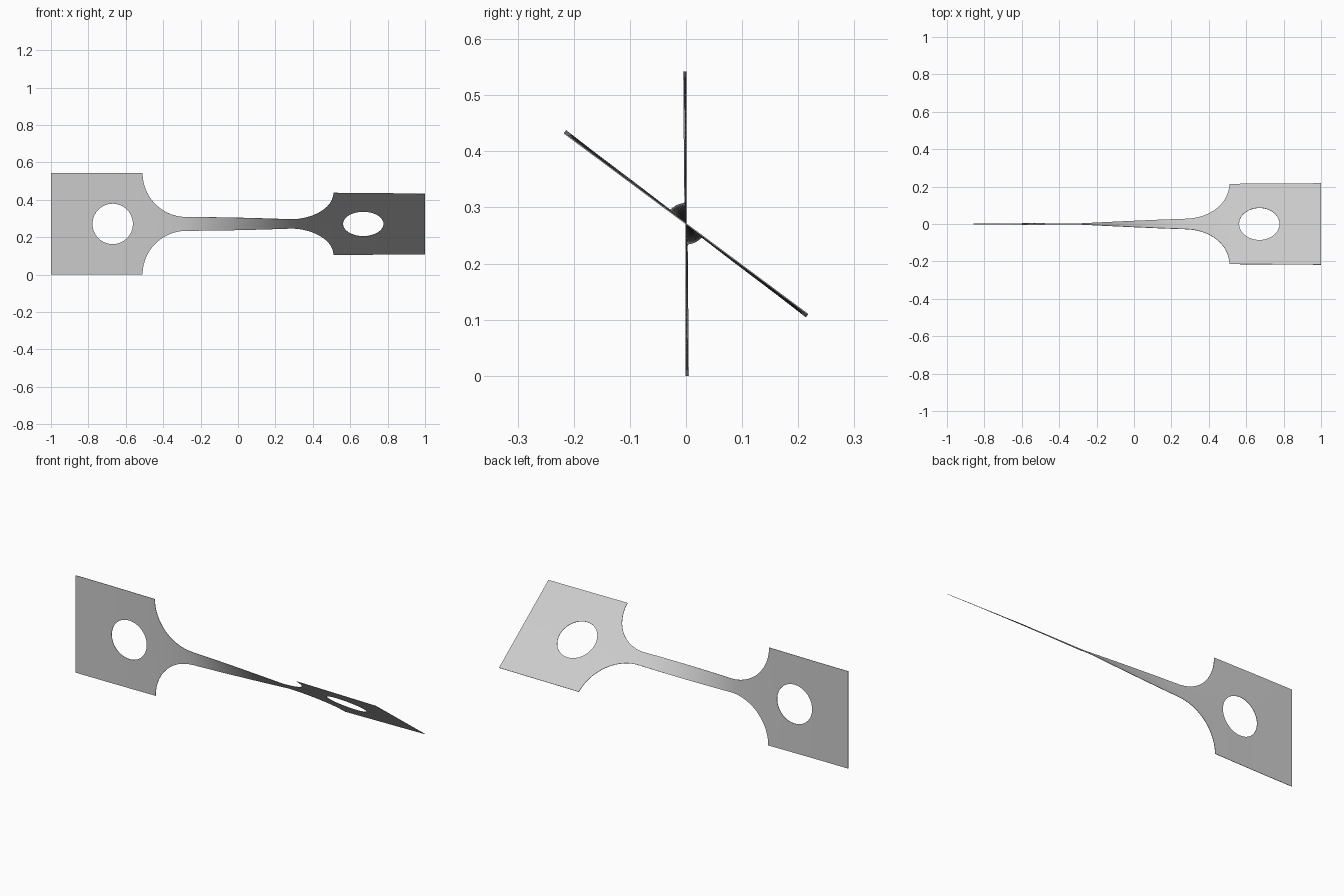
import bpy, bmesh
from math import sin, cos, pi, radians, sqrt
from mathutils import Matrix, Vector

cube = bpy.data.objects.get("Cube")
if cube:
    bpy.data.objects.remove(cube)

HALF_W, NECK = 0.271, 0.037          # half widths of end plate and neck
SHOULDER, HOLE_X, HOLE_R = 0.51, 0.67, 0.108
FILLET = HALF_W - NECK
CENTRE_Z = HALF_W

# Twist angle in degrees along the length: nearly all of it lies in the neck
TWIST = [(-1, 0), (-0.8, 0.1), (-0.5, 0.9), (-0.3, 3), (0.3, 50), (0.5, 52.2), (1, 53.4)]


def twist(x):
    for (x0, a0), (x1, a1) in zip(TWIST, TWIST[1:]):
        if x <= x1:
            return radians(a0 + (a1 - a0) * (x - x0) / (x1 - x0))
    return radians(TWIST[-1][1])


def outer(x):
    """Half width of the outline."""
    d = SHOULDER - abs(x)
    if d <= 1e-6:
        return HALF_W
    if d >= FILLET:
        return NECK
    return HALF_W - sqrt(max(0, FILLET ** 2 - (FILLET - d) ** 2))


def inner(x):
    """Half height of the round hole."""
    d = abs(abs(x) - HOLE_X)
    return sqrt(HOLE_R ** 2 - d * d) if d < HOLE_R - 1e-6 else 0


# Stations along one half, then mirrored
stations = [i * 0.0276 for i in range(11)]
stations += [SHOULDER - FILLET * (1 - cos(a * pi / 40)) for a in range(20)]
stations += [HOLE_X + HOLE_R * cos(a * pi / 32) for a in range(33)]
stations += [0.54, 0.82, 0.91, 1]
stations = sorted({round(s * side, 5) for s in stations for side in (-1, 1)})

# Twisted sheet, upper and lower strips
bm = bmesh.new()
for side in (-1, 1):
    columns = []
    for x in stations:
        turn = Matrix.Rotation(twist(x), 3, 'X')
        columns.append([bm.verts.new(turn @ Vector((x, 0, side * h)) + Vector((0, 0, CENTRE_Z)))
                        for h in (inner(x), outer(x))])
    for (a, b), (c, d) in zip(columns, columns[1:]):
        bm.faces.new((a, c, d, b))
bmesh.ops.remove_doubles(bm, verts=bm.verts, dist=1e-5)
bmesh.ops.recalc_face_normals(bm, faces=bm.faces)
mesh = bpy.data.meshes.new("twisted_link")
bm.to_mesh(mesh)
bm.free()

link = bpy.data.objects.new("twisted_link", mesh)
bpy.context.collection.objects.link(link)

# Plain grey metal
grey = bpy.data.materials.new("plain_grey")
grey.use_nodes = True
colour = (0.6, 0.6, 0.6, 1)
grey.diffuse_color = colour
grey.node_tree.nodes["Principled BSDF"].inputs["Base Color"].default_value = colour
mesh.materials.append(grey)

# Thin sheet thickness and smooth faces with crisp rims
bpy.context.view_layer.objects.active = link
link.select_set(True)
sheet = link.modifiers.new("sheet", 'SOLIDIFY')
sheet.thickness = 0.002
sheet.offset = 0
bpy.ops.object.modifier_apply(modifier="sheet")
bpy.ops.object.shade_smooth_by_angle(angle=radians(30))
